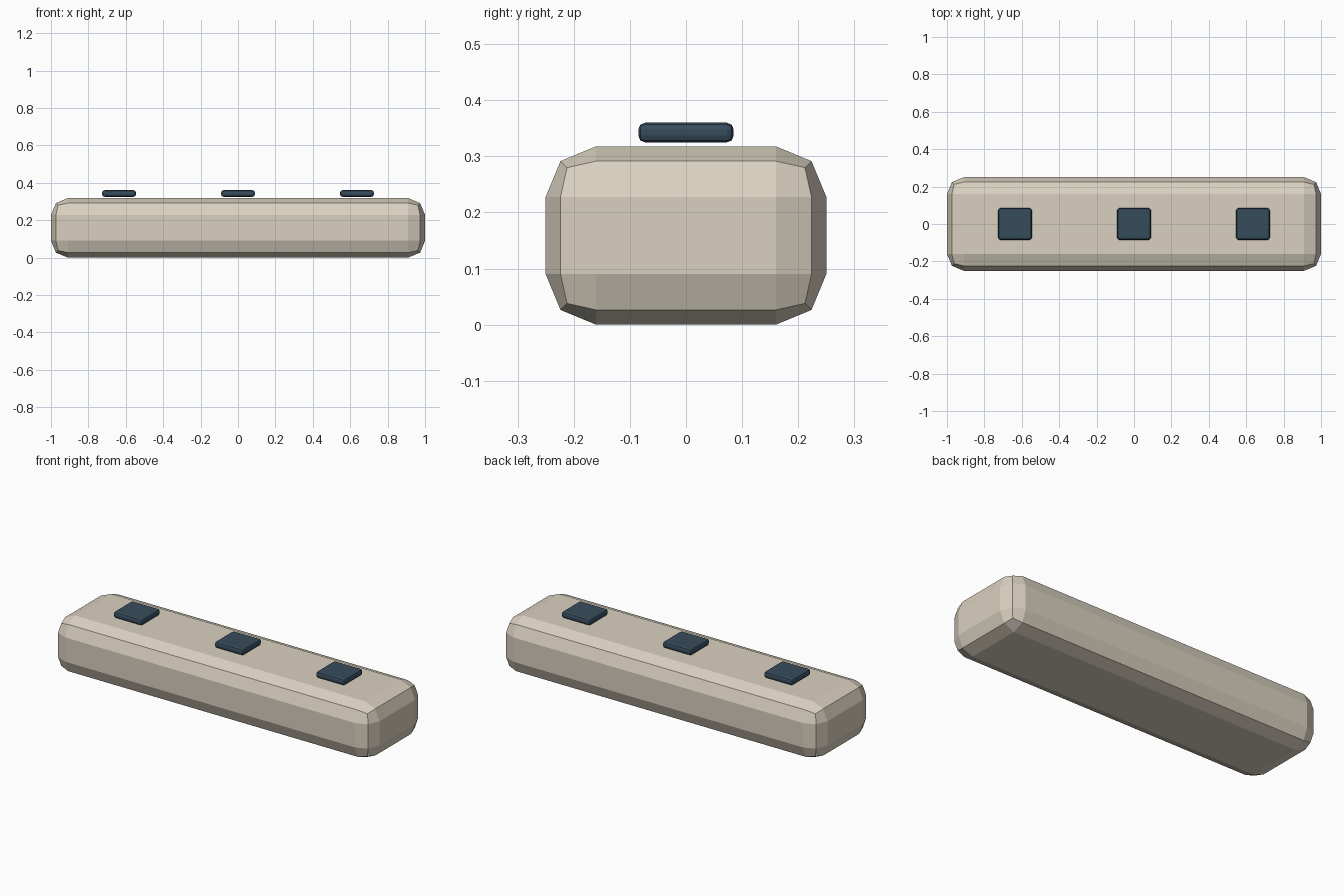
import bpy

if "Cube" in bpy.data.objects:
    bpy.data.objects.remove(bpy.data.objects["Cube"])


def material(name, color):
    mat = bpy.data.materials.new(name)
    mat.diffuse_color = (*color, 1)
    mat.use_nodes = True
    mat.node_tree.nodes["Principled BSDF"].inputs["Base Color"].default_value = mat.diffuse_color
    return mat


def rounded_box(name, center, size, bevel, mat):
    bpy.ops.mesh.primitive_cube_add(size=1, location=center)
    obj = bpy.context.object
    obj.name = name
    obj.scale = size
    bpy.ops.object.transform_apply(location=False, rotation=False, scale=True)
    mod = obj.modifiers.new("Bevel", 'BEVEL')
    mod.width = bevel
    mod.segments = 2
    mod.limit_method = 'NONE'
    obj.data.materials.append(mat)
    return obj


cream = material("cream", (0.70, 0.64, 0.53))
navy = material("navy", (0.038, 0.072, 0.108))

# Long chamfered body
HEIGHT = 0.318
rounded_box("body", (0, 0, HEIGHT / 2), (2.0, 0.5, HEIGHT), 0.09, cream)

# Three pads hovering just above the top face
for label, x in (("left", -0.636), ("middle", 0), ("right", 0.636)):
    rounded_box(f"{label}_pad", (x, 0, 0.3425), (0.18, 0.17, 0.035), 0.012, navy)
